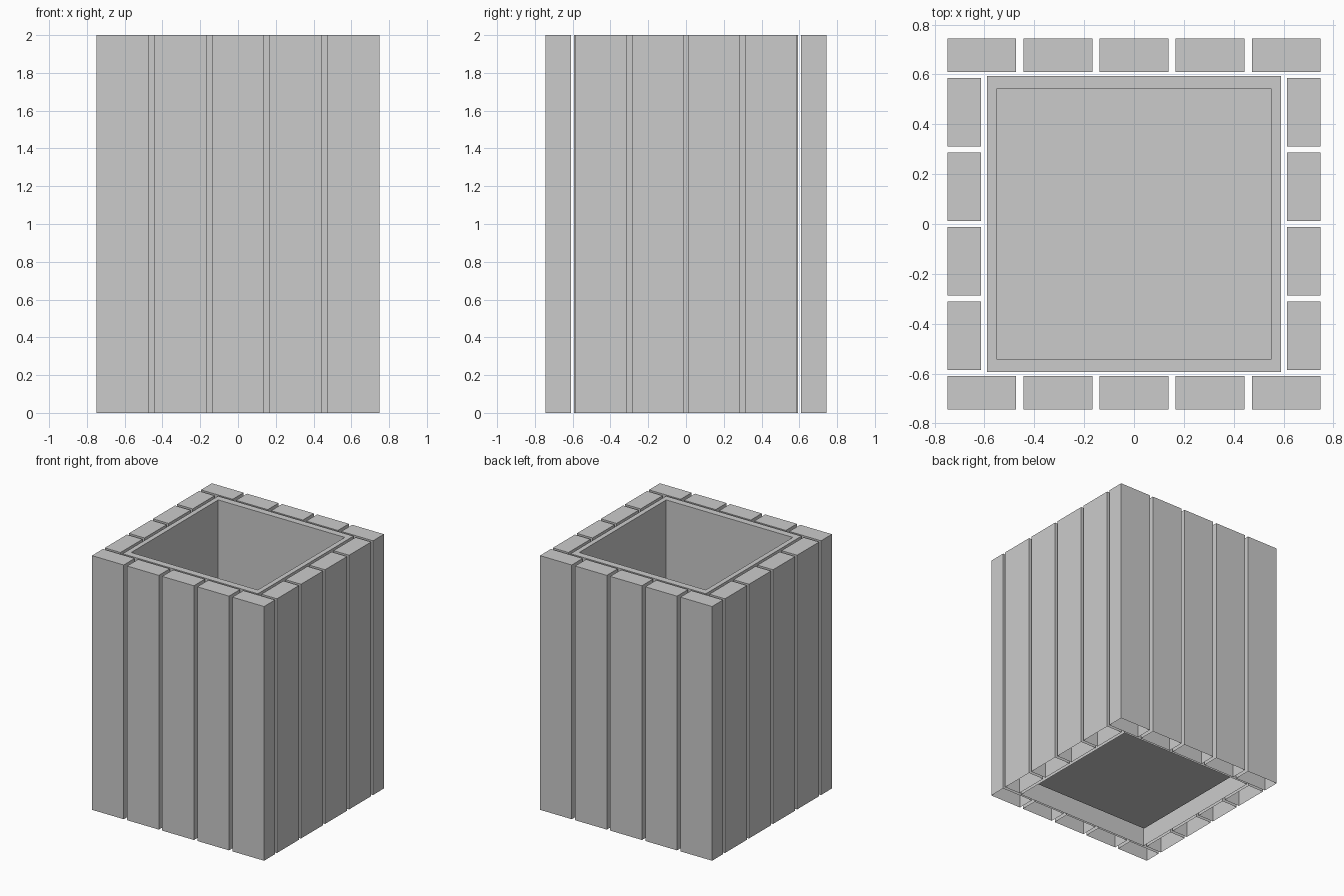
import bpy, bmesh
from mathutils import Vector

if "Cube" in bpy.data.objects:
    bpy.data.objects.remove(bpy.data.objects["Cube"])

H = 2.0


def shell_bm(sx, sy):
    """Upright box standing on z = 0 with an open underside."""
    bm = bmesh.new()
    bmesh.ops.create_cube(bm, size=1)
    bmesh.ops.scale(bm, vec=(sx, sy, H), verts=bm.verts)
    bmesh.ops.translate(bm, vec=(0, 0, H / 2), verts=bm.verts)
    under = [f for f in bm.faces if f.normal.z < -0.5]
    bmesh.ops.delete(bm, geom=under, context='FACES_ONLY')
    return bm


def add_object(name, bm, x=0, y=0):
    mesh = bpy.data.meshes.new(name)
    bm.to_mesh(mesh)
    bm.free()
    ob = bpy.data.objects.new(name, mesh)
    ob.location = (x, y, 0)
    bpy.context.collection.objects.link(ob)


# Front and back rows: five planks each
for name, side in (("front_plank", -1), ("back_plank", 1)):
    for i in range(5):
        add_object(f"{name}_{i + 1}", shell_bm(0.276, 0.136),
                   (i - 2) * 0.3055, side * 0.677)

# Left and right rows: four planks fitted between the front and back rows
for name, side in (("left_plank", -1), ("right_plank", 1)):
    for i in range(4):
        add_object(f"{name}_{i + 1}", shell_bm(0.136, 0.274),
                   side * 0.681, (i - 1.5) * 0.299)

# Inner liner: thin rim around a deep well, open underneath
bm = shell_bm(1.178, 1.188)
top = next(f for f in bm.faces if f.normal.z > 0.5)
bmesh.ops.inset_region(bm, faces=[top], thickness=0.04)
for v in top.verts:
    v.co = Vector((0.551 if v.co.x > 0 else -0.551,
                   0.541 if v.co.y > 0 else -0.541, H))
well = bmesh.ops.extrude_discrete_faces(bm, faces=[top])["faces"][0]
for v in well.verts:
    v.co.z = 0.11
bm.normal_update()
add_object("inner_liner", bm)
